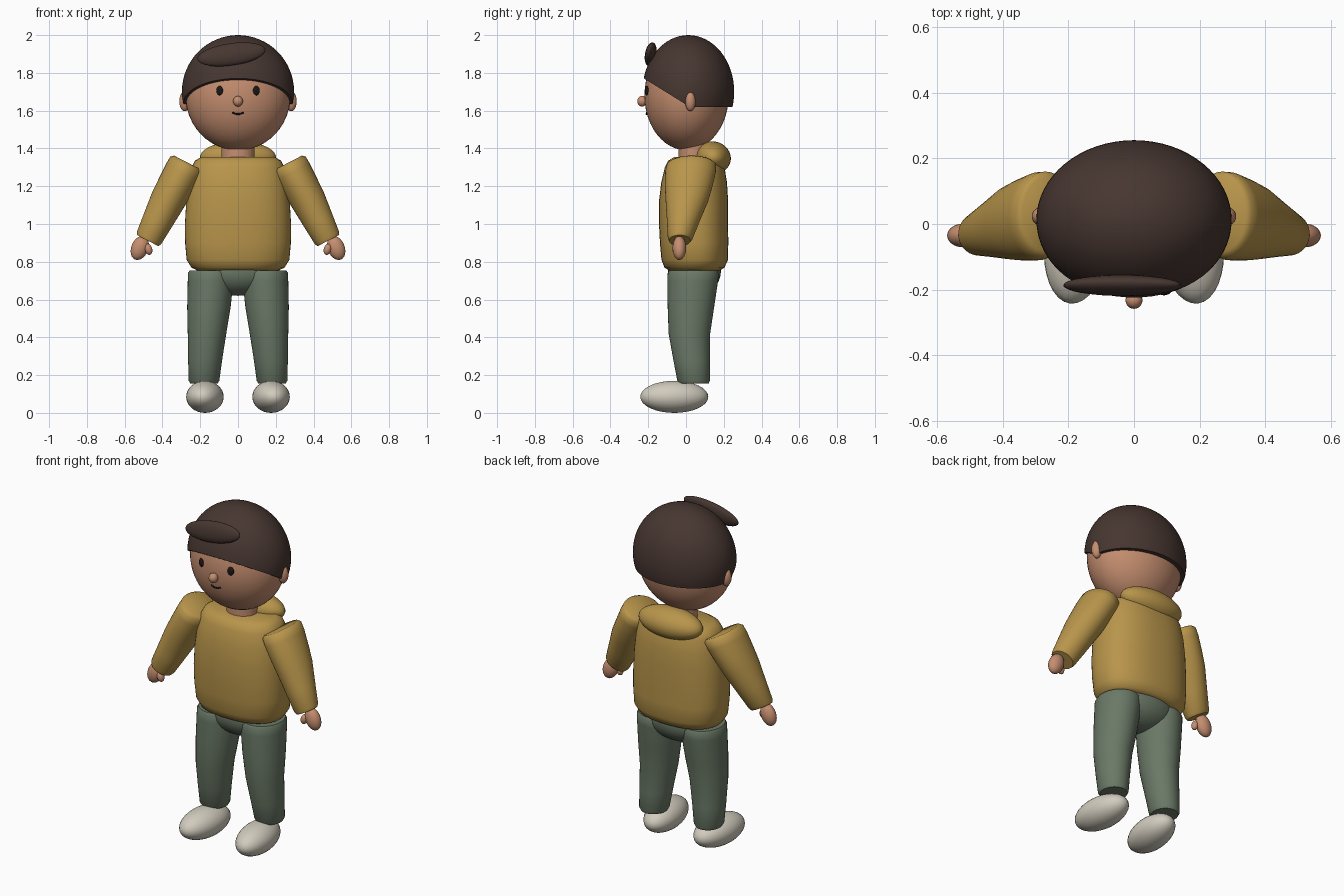
import bpy, bmesh, math
from mathutils import Vector, Matrix

if "Cube" in bpy.data.objects:
    bpy.data.objects.remove(bpy.data.objects["Cube"])


def material(name, rgb):
    m = bpy.data.materials.new(name)
    m.diffuse_color = (*rgb, 1)
    m.use_nodes = True
    m.node_tree.nodes["Principled BSDF"].inputs["Base Color"].default_value = m.diffuse_color
    return m


SKIN = material("skin", (0.56, 0.27, 0.16))
HAIR = material("dark brown", (0.062, 0.037, 0.030))
MUSTARD = material("mustard", (0.48, 0.30, 0.07))
GREEN = material("sage green", (0.145, 0.19, 0.135))
WHITE = material("off white", (0.64, 0.60, 0.51))
DARK = material("near black", (0.012, 0.009, 0.009))


def finish(bm, name, mat, angle=40):
    bmesh.ops.recalc_face_normals(bm, faces=bm.faces)
    me = bpy.data.meshes.new(name)
    bm.to_mesh(me)
    bm.free()
    me.materials.append(mat)
    ob = bpy.data.objects.new(name, me)
    bpy.context.collection.objects.link(ob)
    bpy.ops.object.select_all(action='DESELECT')
    ob.select_set(True)
    bpy.context.view_layer.objects.active = ob
    bpy.ops.object.shade_smooth_by_angle(angle=math.radians(angle))
    return ob


def ellipsoid_mesh(loc, radii, rot=(0, 0, 0), seg=32):
    bm = bmesh.new()
    bmesh.ops.create_uvsphere(bm, u_segments=seg, v_segments=seg // 2, radius=1)
    spin = Matrix.Identity(4)
    for axis, deg in zip("XYZ", rot):
        spin = Matrix.Rotation(math.radians(deg), 4, axis) @ spin
    bm.transform(Matrix.Translation(loc) @ spin @ Matrix.Diagonal((*radii, 1)))
    return bm


def ellipsoid(name, mat, loc, radii, rot=(0, 0, 0), seg=32):
    return finish(ellipsoid_mesh(loc, radii, rot, seg), name, mat)


def loft(name, mat, rings, u=(1, 0, 0), power=2.0, n=40):
    """Skin over rings of (centre, radius along u, radius along y)."""
    bm = bmesh.new()
    u, v = Vector(u).normalized(), Vector((0, 1, 0))

    def bulge(t):
        return math.copysign(abs(t) ** (2 / power), t)

    loops = []
    for c, ru, rv in rings:
        loops.append([bm.verts.new(Vector(c)
                                   + u * ru * bulge(math.cos(2 * math.pi * i / n))
                                   + v * rv * bulge(math.sin(2 * math.pi * i / n)))
                      for i in range(n)])
    for a, b in zip(loops, loops[1:]):
        for i in range(n):
            j = (i + 1) % n
            bm.faces.new((a[i], a[j], b[j], b[i]))
    bm.faces.new(loops[0][::-1])
    bm.faces.new(loops[-1])
    return finish(bm, name, mat, 50)


# Head and neck
ellipsoid("head", SKIN, (0, 0.003, 1.68), (0.278, 0.223, 0.29), seg=48)
loft("neck", SKIN, [((0, 0.04, 1.30), 0.088, 0.08), ((0, 0.04, 1.45), 0.088, 0.08)])
ellipsoid("nose", SKIN, (0, -0.232, 1.65), (0.026, 0.026, 0.028), seg=20)

# Hair cap, trimmed level at the back and rising to the forehead
bm = ellipsoid_mesh((0, 0.012, 1.70), (0.297, 0.243, 0.30), seg=64)
for point, normal in (((0, 0, 1.62), (0, 0, 1)), ((0, 0.02, 1.62), (0, 0.62, 1))):
    cut = bmesh.ops.bisect_plane(bm, geom=bm.verts[:] + bm.edges[:] + bm.faces[:],
                                 plane_co=point, plane_no=Vector(normal).normalized(),
                                 clear_inner=True)
    edges = [e for e in bm.edges if e.is_boundary]
    bmesh.ops.holes_fill(bm, edges=edges, sides=0)
finish(bm, "hair_cap", HAIR, 40)
ellipsoid("fringe", HAIR, (-0.035, -0.187, 1.898), (0.182, 0.030, 0.060), (-12, -8, 0))

# Mouth: a thin shallow smile
curve = bpy.data.curves.new("mouth", 'CURVE')
curve.dimensions = '3D'
curve.bevel_depth = 0.0045
curve.bevel_resolution = 2
curve.use_fill_caps = True
line = curve.splines.new('POLY')
line.points.add(8)
for i, p in enumerate(line.points):
    t = i / 4 - 1
    p.co = (0.031 * t, -0.209 + 0.002 * t * t, 1.582 + 0.009 * t * t, 1)
curve.materials.append(DARK)
bpy.context.collection.objects.link(bpy.data.objects.new("mouth", curve))

# Hoodie body and hood
body = [(0.755, 0.045, 0.215, 0.135), (0.768, 0.045, 0.245, 0.158),
        (0.81, 0.046, 0.272, 0.176), (0.90, 0.043, 0.280, 0.181),
        (1.00, 0.040, 0.281, 0.183), (1.12, 0.040, 0.274, 0.183),
        (1.22, 0.043, 0.262, 0.174), (1.30, 0.046, 0.245, 0.158),
        (1.335, 0.048, 0.228, 0.142), (1.355, 0.05, 0.195, 0.112)]
loft("hoodie_body", MUSTARD, [((0, y, z), a, b) for z, y, a, b in body], power=2.35, n=56)
ellipsoid("hood", MUSTARD, (0, 0.143, 1.352), (0.202, 0.095, 0.085), (-15, 0, 0), seg=40)

# Trousers seat
ellipsoid("trousers_seat", GREEN, (0, 0.045, 0.75), (0.22, 0.14, 0.13))

# Paired parts
for s, side in ((-1, "left"), (1, "right")):
    ellipsoid(f"{side}_ear", SKIN, (0.282 * s, 0.023, 1.65), (0.029, 0.028, 0.053), seg=24)
    ellipsoid(f"{side}_eye", DARK, (0.097 * s, -0.207, 1.706), (0.018, 0.009, 0.025),
              (0, 0, 16 * s), seg=20)

    # Sleeve: shoulder to wrist
    top, elbow, wrist = (Vector((0.263 * s, 0.03, 1.323)), Vector((0.372 * s, 0.005, 1.125)),
                         Vector((0.478 * s, -0.033, 0.912)))
    sleeve = [(top, 0.085, 0.115), (top.lerp(elbow, 0.06), 0.100, 0.131),
              (top.lerp(elbow, 0.25), 0.101, 0.134), (top.lerp(elbow, 0.65), 0.097, 0.125),
              (elbow, 0.093, 0.113), (elbow.lerp(wrist, 0.5), 0.082, 0.087),
              (elbow.lerp(wrist, 0.93), 0.072, 0.066), (wrist, 0.064, 0.057)]
    loft(f"{side}_sleeve", MUSTARD, sleeve, u=(0.888 * s, 0, 0.46))

    # Hand and thumb
    ellipsoid(f"{side}_hand", SKIN, (0.52 * s, -0.035, 0.873), (0.045, 0.036, 0.066),
              (0, -22 * s, 0), seg=24)
    ellipsoid(f"{side}_thumb", SKIN, (0.474 * s, -0.052, 0.866), (0.020, 0.020, 0.030),
              (0, 15 * s, 0), seg=20)

    # Trouser leg: hip to ankle
    leg = [(0.155, 0.180, 0.042, 0.072, 0.078), (0.17, 0.180, 0.040, 0.081, 0.086),
           (0.28, 0.174, 0.030, 0.090, 0.097), (0.42, 0.164, 0.018, 0.102, 0.110),
           (0.56, 0.154, 0.026, 0.115, 0.123), (0.70, 0.145, 0.036, 0.121, 0.134),
           (0.74, 0.144, 0.038, 0.121, 0.135), (0.755, 0.144, 0.038, 0.112, 0.126)]
    loft(f"{side}_trouser_leg", GREEN, [((x * s, y, z), a, b) for z, x, y, a, b in leg])

    # Shoe, toes turned slightly outward
    ellipsoid(f"{side}_shoe", WHITE, (0.175 * s, -0.062, 0.085), (0.098, 0.181, 0.085),
              (0, 0, 6 * s))
